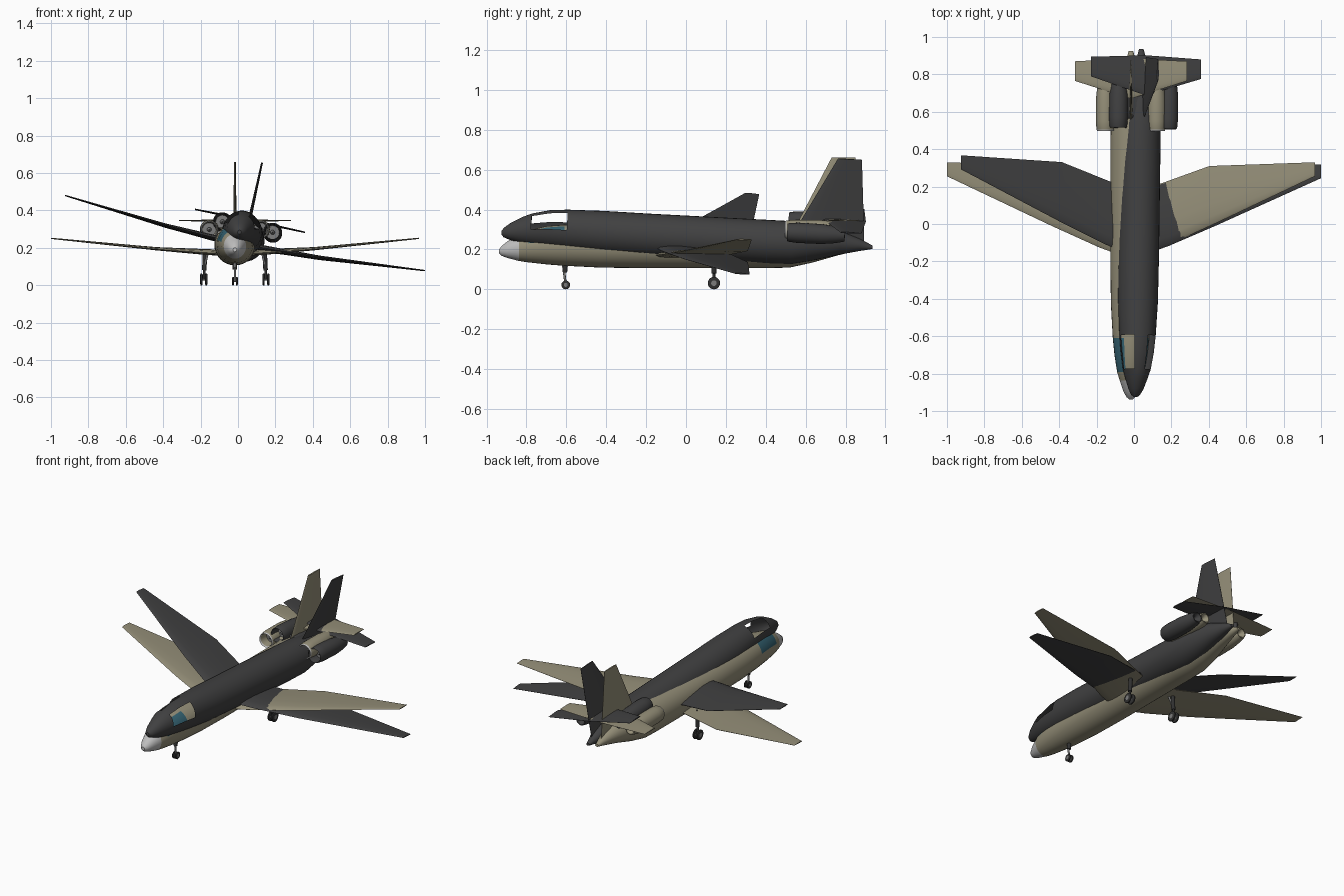
import bpy, bmesh, math
from mathutils import Matrix, Vector

if "Cube" in bpy.data.objects:
    bpy.data.objects.remove(bpy.data.objects["Cube"])


def material(name, r, g, b):
    m = bpy.data.materials.new(name)
    m.diffuse_color = (r, g, b, 1)
    m.use_nodes = True
    m.node_tree.nodes["Principled BSDF"].inputs["Base Color"].default_value = m.diffuse_color
    return m


BEIGE = material("beige", 0.30, 0.275, 0.19)
DARK = material("charcoal", 0.052, 0.052, 0.053)
GREY = material("light_grey", 0.52, 0.52, 0.52)
TEAL = material("teal_glass", 0.035, 0.125, 0.17)
TYRE = material("tyre_black", 0.03, 0.03, 0.03)
METAL = material("metal", 0.2, 0.2, 0.2)


def loft(name, rings, mats, place, rule=None, angle=35):
    """Skin closed rings; rule(centre) gives a material index, or None for an opening."""
    bm = bmesh.new()
    vs = [[bm.verts.new(p) for p in ring] for ring in rings]
    n = len(rings[0])
    for a, b in zip(vs, vs[1:]):
        for i in range(n):
            j = (i + 1) % n
            bm.faces.new((a[i], a[j], b[j], b[i]))
    bm.faces.new(vs[0])
    bm.faces.new(vs[-1])
    bmesh.ops.recalc_face_normals(bm, faces=bm.faces)
    gone = []
    if rule:
        for f in bm.faces:
            k = rule(f.calc_center_median())
            if k is None:
                gone.append(f)
            else:
                f.material_index = k
    bmesh.ops.delete(bm, geom=gone, context='FACES')
    me = bpy.data.meshes.new(name)
    bm.to_mesh(me)
    bm.free()
    for m in mats:
        me.materials.append(m)
    ob = bpy.data.objects.new(name, me)
    bpy.context.collection.objects.link(ob)
    ob.matrix_world = place
    bpy.context.view_layer.objects.active = ob
    ob.select_set(True)
    bpy.ops.object.shade_smooth_by_angle(angle=math.radians(angle))
    ob.select_set(False)
    return ob


def lathe_y(profile, x, z, n=24):
    """Rings around an axis along y from (y, radius) pairs."""
    return [[(x + r * math.cos(2 * math.pi * i / n), y, z + r * math.sin(2 * math.pi * i / n))
             for i in range(n)] for y, r in profile]


def tube(name, p, q, r, mat, place, n=12):
    """Straight cylinder between two points."""
    p, q = Vector(p), Vector(q)
    rot = (q - p).to_track_quat('Z', 'Y')
    rings = [[c + rot @ Vector((r * math.cos(2 * math.pi * i / n), r * math.sin(2 * math.pi * i / n), 0))
              for i in range(n)] for c in (p, q)]
    return loft(name, rings, [mat], place)


# fuselage stations: y, bottom, top, half width
HULL = [(-.937, -.036, -.014, .010), (-.925, -.047, .002, .024), (-.895, -.058, .026, .040),
        (-.837, -.073, .060, .060), (-.79, -.080, .080, .074), (-.70, -.090, .102, .088),
        (-.61, -.097, .109, .097), (-.43, -.106, .112, .107), (-.2, -.109, .110, .110),
        (.4, -.109, .110, .110), (.52, -.106, .110, .108), (.63, -.082, .104, .094),
        (.76, -.045, .076, .060), (.86, -.022, .040, .030), (.925, -.008, .008, .012)]
# aerofoil outline: chord fraction, thickness fraction
FOIL = [(0, 0), (.04, .5), (.15, .85), (.35, 1), (.7, .6), (1, .08),
        (1, -.08), (.7, -.4), (.35, -.6), (.15, -.55), (.04, -.35)]
# wing stations: x, leading edge, trailing edge, z, half thickness
WING = [(.02, -.18, .17, -.048, .022), (.17, -.125, .22, -.040, .019),
        (.42, -.012, .31, -.022, .011), (.983, .255, .33, .035, .004)]
TAIL = [(.0, .67, .885, .13, .007), (.30, .765, .87, .13, .004)]
# fin stations: z, leading edge, trailing edge, half thickness
FIN = [(.01, .52, .883, .009), (.11, .555, .876, .009), (.445, .73, .85, .005)]
NACELLE = [(.53, .001), (.55, .012), (.56, .012), (.56, .036), (.505, .039), (.496, .043),
           (.505, .047), (.55, .051), (.67, .050), (.74, .042), (.785, .032), (.785, .027), (.75, .001)]


def build_aircraft(tag, place, skin, nose, glass):
    mats = [skin, nose, glass or skin]

    def hull_rule(c):
        if c.y < -.837:
            return 1
        if -.79 < c.y < -.61:
            # cockpit side windows, glazed or open
            k = 0 if c.y < -.7 else 1
            s = [(a + b) / 2 for a, b in zip(HULL[4 + k], HULL[5 + k])]
            mid, half = (s[1] + s[2]) / 2, (s[2] - s[1]) / 2
            elev = math.degrees(math.atan2((c.z - mid) / half, abs(c.x) / s[3]))
            if 11 < elev < 67:
                return 2 if glass else None
        return 0

    n = 32
    rings = [[(w * math.cos(2 * math.pi * i / n), y,
               (b + t) / 2 + (t - b) / 2 * math.sin(2 * math.pi * i / n)) for i in range(n)]
             for y, b, t, w in HULL]
    loft(tag + "_fuselage", rings, mats, place, hull_rule)

    # fin
    rings = [[(h * (1 if v > 0 else 1.6) * v, a + u * (b - a), z) for u, v in FOIL]
             for z, a, b, h in FIN]
    loft(tag + "_fin", rings, [skin], place)

    for side, s in (("left", -1), ("right", 1)):
        # wings and tailplane
        for part, data in (("wing", WING), ("tailplane", TAIL)):
            rings = [[(s * x, a + u * (b - a), z + h * v) for u, v in FOIL] for x, a, b, z, h in data]
            loft(f"{tag}_{side}_{part}", rings, [skin], place, angle=30)

        # engines with an intake lip and a dark fan
        def engine_rule(c):
            r = math.hypot(c.x - s * .137, c.z - .083)
            if c.y < .51 and r > .036:
                return 1
            return 2 if r < .037 and c.y < .57 and c.y > .535 else 0
        loft(f"{tag}_{side}_engine", lathe_y(NACELLE, s * .137, .083), [skin, nose, METAL], place, engine_rule)
        # pylon
        rings = [[(s * x, a + u * (b - a), .083 + .012 * v) for u, v in FOIL]
                 for x, a, b in ((.03, .54, .74), (.10, .55, .73))]
        loft(f"{tag}_{side}_pylon", rings, [skin], place)


def wheel(name, x, y, r, w, place, floor):
    """Tyre with a metal hub, lathed about x and resting on the floor."""
    prof = [(-.5, .45), (-.5, .8), (-.3, 1), (.3, 1), (.5, .8), (.5, .45)]
    n = 20
    rings = [[(x + u * w, y + k * r * math.cos(2 * math.pi * i / n),
               floor + r + k * r * math.sin(2 * math.pi * i / n)) for i in range(n)] for u, k in prof]
    loft(name, rings, [TYRE, METAL], place,
         lambda c: 1 if math.hypot(c.y - y, c.z - floor - r) < .5 * r else 0)


upright = Matrix.Translation((-.0165, 0, .215))
rolled = (Matrix.Translation((.026, .012, .259)) @ Matrix.Rotation(math.radians(-.8), 4, 'Z')
          @ Matrix.Rotation(math.radians(-3), 4, 'X') @ Matrix.Rotation(math.radians(11.8), 4, 'Y'))
build_aircraft("lower", upright, BEIGE, GREY, TEAL)
build_aircraft("upper", rolled, DARK, DARK, None)

# landing gear under the upright aircraft
FLOOR = -.215
for s, tag in ((-1, "left"), (1, "right")):
    wheel(f"nose_wheel_{tag}", s * .010, -.603, .022, .011, upright, FLOOR)
    for t, pos in ((-1, "inner"), (1, "outer")):
        wheel(f"main_wheel_{tag}_{pos}", s * (.166 + t * .013), .14, .031, .013, upright, FLOOR)
    tube(f"main_axle_{tag}", (s * .150, .14, FLOOR + .031), (s * .182, .14, FLOOR + .031), .006, METAL, upright)
    tube(f"main_strut_{tag}", (s * .166, .14, FLOOR + .031), (s * .160, .14, -.03), .007, TYRE, upright)
    tube(f"main_sleeve_{tag}", (s * .164, .14, FLOOR + .08), (s * .160, .14, -.05), .012, TYRE, upright)
    tube(f"main_brace_{tag}", (s * .164, .14, FLOOR + .09), (s * .145, .12, -.04), .006, METAL, upright)
tube("nose_axle", (-.012, -.603, FLOOR + .022), (.012, -.603, FLOOR + .022), .005, METAL, upright)
tube("nose_strut", (0, -.603, FLOOR + .022), (0, -.618, -.08), .006, METAL, upright)
tube("nose_sleeve", (0, -.608, FLOOR + .085), (0, -.603, -.08), .012, TYRE, upright)
